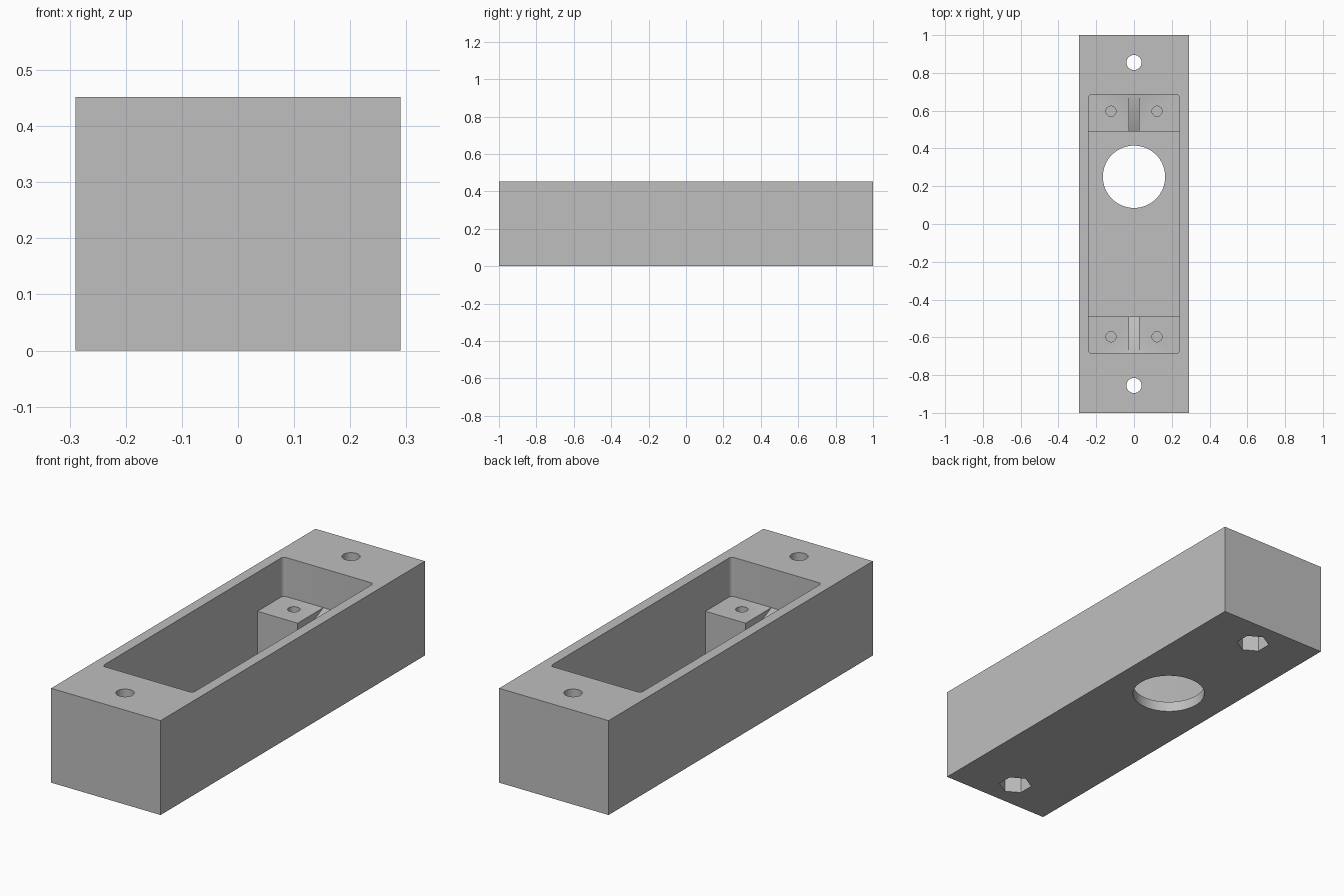
import bpy, bmesh, math
from mathutils import Vector

old = bpy.data.objects.get("Cube")
if old:
    bpy.data.objects.remove(old, do_unlink=True)

HALF_X, HALF_Y, TOP = 0.29, 1.0, 0.452
POCKET_X, POCKET_Y, FLOOR = 0.24, 0.685, 0.05
LEDGE_Y, LEDGE_TOP = 0.49, 0.265

grey = bpy.data.materials.new("plain_grey")
grey.diffuse_color = (0.52, 0.52, 0.52, 1)
grey.use_nodes = True
grey.node_tree.nodes["Principled BSDF"].inputs["Base Color"].default_value = (0.52, 0.52, 0.52, 1)


def prism(name, points, offset):
    """Solid made by sweeping a flat outline along an offset."""
    bm = bmesh.new()
    face = bm.faces.new([bm.verts.new(p) for p in points])
    swept = bmesh.ops.extrude_face_region(bm, geom=[face])
    moved = [g for g in swept["geom"] if isinstance(g, bmesh.types.BMVert)]
    bmesh.ops.translate(bm, verts=moved, vec=Vector(offset))
    bmesh.ops.recalc_face_normals(bm, faces=bm.faces[:])
    mesh = bpy.data.meshes.new(name)
    bm.to_mesh(mesh)
    bm.free()
    mesh.materials.append(grey)
    obj = bpy.data.objects.new(name, mesh)
    bpy.context.collection.objects.link(obj)
    return obj


def block(name, x0, x1, y0, y1, z0, z1):
    corners = [(x0, y0, z0), (x1, y0, z0), (x1, y1, z0), (x0, y1, z0)]
    return prism(name, corners, (0, 0, z1 - z0))


def post(name, x, y, z0, z1, radius, sides=32, turn=0.0):
    ring = [(x + radius * math.cos(turn + math.tau * i / sides),
             y + radius * math.sin(turn + math.tau * i / sides), z0) for i in range(sides)]
    return prism(name, ring, (0, 0, z1 - z0))


def rounded_block(name, hx, hy, radius, z0, z1, steps=6):
    ring = []
    for k, (sx, sy) in enumerate([(1, 1), (-1, 1), (-1, -1), (1, -1)]):
        for i in range(steps + 1):
            a = math.pi / 2 * (k + i / steps)
            ring.append((sx * (hx - radius) + radius * math.cos(a),
                         sy * (hy - radius) + radius * math.sin(a), z0))
    return prism(name, ring, (0, 0, z1 - z0))


def activate(obj):
    bpy.ops.object.select_all(action="DESELECT")
    obj.select_set(True)
    bpy.context.view_layer.objects.active = obj


def cut(target, cutter):
    mod = target.modifiers.new("cut", "BOOLEAN")
    mod.operation, mod.solver, mod.object = "DIFFERENCE", "EXACT", cutter
    activate(target)
    bpy.ops.object.modifier_apply(modifier=mod.name)
    bpy.data.objects.remove(cutter, do_unlink=True)


# Case with an open pocket and a large round opening in its floor
case = block("case", -HALF_X, HALF_X, -HALF_Y, HALF_Y, 0, TOP)
cut(case, rounded_block("pocket", POCKET_X, POCKET_Y, 0.018, FLOOR, TOP + 0.1))
cut(case, post("cable_opening", 0, 0.25, -0.1, 0.15, 0.165, 64))

# Mounting holes with hexagonal nut recesses underneath
for side in (-1, 1):
    y = side * 0.855
    cut(case, post("bolt_hole", 0, y, -0.1, TOP + 0.1, 0.04))
    cut(case, post("nut_recess", 0, y, -0.1, 0.18, 0.075, 6, math.pi / 2))

# Ledge at the back of the pocket, set slightly into walls and floor
ledge = block("ledges", -POCKET_X - 0.02, POCKET_X + 0.02,
              LEDGE_Y, POCKET_Y + 0.02, FLOOR - 0.02, LEDGE_TOP)

# Sloping wire channel, deepest at the middle of the pocket
channel = [(-0.027, POCKET_Y, LEDGE_TOP), (-0.027, 0.47, 0.167),
           (-0.027, 0.47, 0.32), (-0.027, POCKET_Y, 0.32)]
cut(ledge, prism("wire_channel", channel, (0.054, 0, 0)))

# Screw holes
for x in (-0.122, 0.122):
    cut(ledge, post("screw_hole", x, 0.597, 0.1, LEDGE_TOP + 0.1, 0.027))

# Matching ledge at the front
mirror = ledge.modifiers.new("mirror", "MIRROR")
mirror.use_axis = (False, True, False)

for obj in (case, ledge):
    activate(obj)
    bpy.ops.object.shade_smooth_by_angle(angle=math.radians(30))
